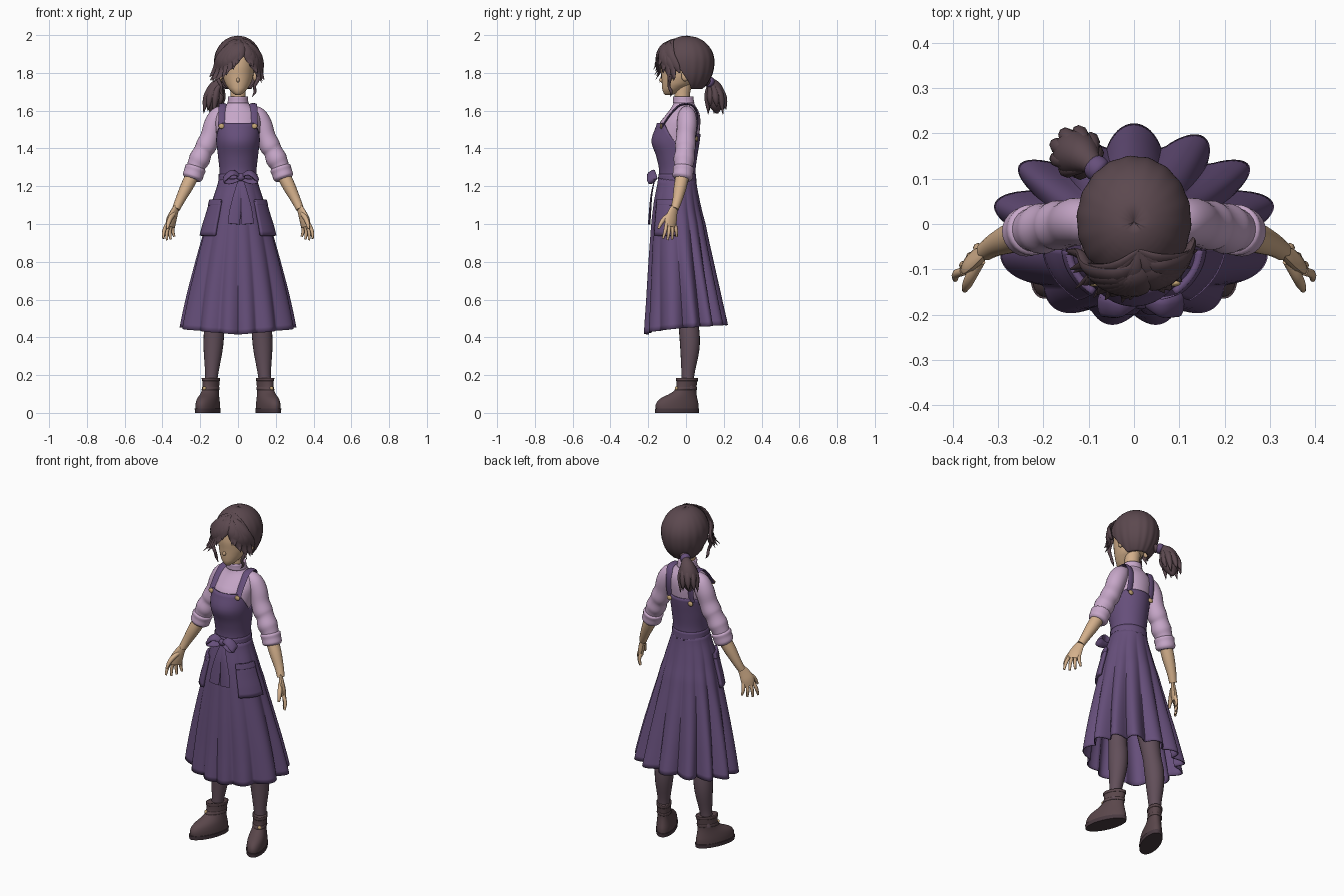
import bpy, bmesh, math, random
from math import sin, cos, pi, sqrt
from mathutils import Vector, Matrix

random.seed(4)
if "Cube" in bpy.data.objects:
    bpy.data.objects.remove(bpy.data.objects["Cube"])

def material(name, code):
    colour = [(int(code[i:i + 2], 16) / 255) ** 2.2 for i in (0, 2, 4)] + [1]
    m = bpy.data.materials.new(name)
    m.use_nodes = True
    m.diffuse_color = colour
    m.node_tree.nodes["Principled BSDF"].inputs["Base Color"].default_value = colour
    return m

SKIN, HAIR = material("skin", "D2AE8A"), material("brown hair", "5C4A50")
DRESS, SHIRT = material("purple cloth", "66507A"), material("lilac shirt", "C6A6C8")
TIGHTS, BOOT = material("dark tights", "62505A"), material("boot leather", "5A484C")
SOLE, GOLD = material("dark sole", "4A3C42"), material("brass", "C8A878")
SIDES = ((1, "left_"), (-1, "right_"))

def finish(name, bm, mat, thick=0):
    bmesh.ops.recalc_face_normals(bm, faces=bm.faces)
    mesh = bpy.data.meshes.new(name)
    bm.to_mesh(mesh)
    bm.free()
    ob = bpy.data.objects.new(name, mesh)
    bpy.context.collection.objects.link(ob)
    mesh.materials.append(mat)
    if thick:
        ob.modifiers.new("thickness", 'SOLIDIFY').thickness = thick
    bpy.ops.object.select_all(action='DESELECT')
    ob.select_set(True)
    bpy.context.view_layer.objects.active = ob
    bpy.ops.object.shade_smooth_by_angle(angle=math.radians(55))

def spline(rows, u):
    # Catmull-Rom sample through the rows
    i = max(0, min(int(u), len(rows) - 2))
    t = u - i
    a, b, c, d = (rows[max(0, min(k, len(rows) - 1))] for k in range(i - 1, i + 3))
    return [q + t * (r - p) / 2 + t * t * (p - 2.5 * q + 2 * r - s / 2)
            + t ** 3 * (s - p + 3 * (q - r)) / 2 for p, q, r, s in zip(a, b, c, d)]

def at_height(rows, z):
    z = max(rows[0][0], min(z, rows[-1][0]))
    i = max(k for k in range(len(rows) - 1) if rows[k][0] <= z)
    return spline(rows, i + (z - rows[i][0]) / (rows[i + 1][0] - rows[i][0]))

def surface_y(rows, x, z, back=False):
    _, rx, yf, yb = at_height(rows, z)
    r = (yb - yf) / 2 * sqrt(max(.05, 1 - (x / rx) ** 2))
    return (yf + yb) / 2 + (r if back else -r)

def skin_rings(name, rings, mat, closed, cap, thick):
    bm = bmesh.new()
    vs = [[bm.verts.new(p) for p in ring] for ring in rings]
    n = len(vs[0])
    for low, high in zip(vs, vs[1:]):
        for j in range(n if closed else n - 1):
            k = (j + 1) % n
            bm.faces.new((low[j], low[k], high[k], high[j]))
    if cap:
        bm.faces.new(vs[0])
        bm.faces.new(vs[-1])
    finish(name, bm, mat, thick)

def loft(name, rows, mat, lo=None, hi=None, n=32, steps=16, wave=None, arc=None, thick=0, cx=0, s=1, lean=0):
    # rows are (height, half width, front y, back y); angle 0 faces the front
    a0, a1 = arc or (0, 2 * pi)
    rings = []
    for i in range(steps + 1):
        ring = []
        for j in range(n + 1 if arc else n):
            a = a0 + (a1 - a0) * j / n
            bottom, top = lo(a) if lo else rows[0][0], hi(a) if hi else rows[-1][0]
            z = bottom + (top - bottom) * i / steps
            _, rx, yf, yb = at_height(rows, z)
            w = wave(a, z) if wave else 1
            y = (yf + yb) / 2 - (yb - yf) / 2 * cos(a) * w
            ring.append((s * (cx + rx * sin(a) * w - lean * y), y, z))
        rings.append(ring)
    skin_rings(name, rings, mat, not arc, not (thick or arc), thick)

def tube(name, pts, mat, flat=1, ref=(1, 0, 0), n=12, s=1):
    # pts are (x, y, z, radius); ref is the wide direction of flat sections
    total = (len(pts) - 1) * 4
    rows = [spline(pts, i / 4) for i in range(total + 1)]
    rings = []
    for i, (x, y, z, r) in enumerate(rows):
        t = (Vector(rows[min(i + 1, total)][:3]) - Vector(rows[max(i - 1, 0)][:3])).normalized()
        u = Vector(ref)
        u = (u - t * u.dot(t)).normalized()
        ring = [Vector((x, y, z)) + (u * cos(a) + t.cross(u) * flat * sin(a)) * max(r, .001)
                for a in (2 * pi * j / n for j in range(n))]
        rings.append([(s * p.x, p.y, p.z) for p in ring])
    skin_rings(name, rings, mat, True, True, 0)

def ball(name, loc, size, mat):
    bm = bmesh.new()
    bmesh.ops.create_uvsphere(bm, u_segments=16, v_segments=10, radius=1,
                              matrix=Matrix.Translation(loc) @ Matrix.Diagonal((*size, 1)))
    finish(name, bm, mat)

# Dress: bodice, pleated skirt, sash
bodice = [(1.2, .102, -.148, .052), (1.28, .098, -.142, .05), (1.36, .106, -.158, .06),
          (1.44, .116, -.183, .073), (1.54, .122, -.153, .083)]
skirt = [(.4, .3, -.217, .211), (.6, .268, -.207, .177), (.8, .222, -.197, .138),
         (1, .172, -.184, .1), (1.12, .138, -.17, .072), (1.24, .102, -.148, .053)]

def pleat(a, z):
    depth = (.23 - .09 * cos(a)) * (1.24 - z)
    return 1 + depth * (abs(sin(6.5 * a + .6 * sin(2 * a) + .5 * sin(3 * a))) - .62)

loft("bodice", bodice, DRESS, n=48, thick=.008,
     hi=lambda a: 1.43 + (.105 if cos(a) > 0 else .045) * min(1, abs(cos(a)) * 1.4))
loft("skirt", skirt, DRESS, lo=lambda a: .415 + .05 * sin(a / 2), n=208, steps=30, wave=pleat, thick=.006)
loft("sash", bodice, DRESS, lo=lambda a: 1.215, hi=lambda a: 1.265, steps=4, wave=lambda a, z: 1.04, thick=.006)

# Bow and hip pockets
ball("bow_knot", (.015, -.172, 1.248), (.022, .016, .02), DRESS)
loop = ((0, -.168, 1.252, .01), (.045, -.185, 1.272, .024), (.085, -.178, 1.235, .028),
        (.05, -.176, 1.225, .02), (0, -.168, 1.24, .01))
tail = ((0, -.165, 1.24, .012), (.015, -.182, 1.16, .022), (.03, -.19, 1.07, .03), (.037, -.195, 1, .032))
for s, side in SIDES:
    tube(side + "bow_loop", [(.015 + s * x, y, z, r) for x, y, z, r in loop], DRESS, flat=.4, ref=(0, 1, .7))
    tube(side + "bow_tail", [(.015 + s * x, y, z, r) for x, y, z, r in tail], DRESS, flat=.2)
    for part, low, high, grow in (("pocket", .94, 1.12, 1.1), ("pocket_hem", 1.1, 1.13, 1.12)):
        loft(side + part, skirt, DRESS, lo=lambda a: low, hi=lambda a: high, arc=(.65, 1.5),
             n=12, steps=8, wave=lambda a, z: grow, thick=.016, s=s)

# Shirt with high collar
shirt = [(1.2, .09, -.13, .04), (1.36, .1, -.148, .052), (1.44, .11, -.17, .066),
         (1.54, .12, -.137, .076), (1.59, .112, -.098, .07), (1.62, .08, -.076, .054),
         (1.64, .054, -.066, .042), (1.675, .05, -.066, .036)]
loft("shirt", shirt, SHIRT, steps=32)
loft("collar", shirt, SHIRT, lo=lambda a: 1.64, steps=5, wave=lambda a, z: 1.05, thick=.006)

# Sleeves, cuffs, arms and hands
wide = Vector((.62, -.78, 0))
for s, side in SIDES:
    tube(side + "sleeve", [(.06, .005, 1.602, .028), (.1, .005, 1.575, .048), (.128, .005, 1.525, .053),
                           (.147, 0, 1.465, .051), (.168, -.003, 1.415, .055), (.185, -.005, 1.385, .05),
                           (.203, -.01, 1.345, .056), (.218, -.012, 1.315, .05), (.232, -.015, 1.28, .046)],
         SHIRT, n=24, s=s)
    tube(side + "cuff", [(.222, -.012, 1.305, .045), (.225, -.013, 1.296, .056), (.232, -.015, 1.275, .054),
                         (.24, -.018, 1.25, .054), (.244, -.02, 1.238, .044)], SHIRT, n=24, s=s)
    tube(side + "forearm", [(.235, -.015, 1.27, .036), (.27, -.03, 1.2, .034), (.305, -.045, 1.13, .026),
                            (.328, -.06, 1.08, .021)], SKIN, n=16, s=s)
    tube(side + "palm", [(.322, -.056, 1.095, .02), (.338, -.07, 1.06, .03), (.353, -.08, 1.02, .038),
                         (.36, -.083, .985, .034)], SKIN, flat=.45, ref=wide, s=s)
    for k, finger in enumerate(("little", "ring", "middle", "index")):
        base = Vector((.358, -.082, 1)) + wide * (k - 1.5) * .019
        tip = Vector((.366, -.086, .915 + (.018, .004, 0, .008)[k])) + wide * (k - 1.5) * .031
        mid = (base + tip) / 2 + Vector((.007, .003, 0))
        tube(side + finger + "_finger", [(*base, .01), (*mid, .0095), (*tip, .006)], SKIN, n=8, s=s)
    tube(side + "thumb", [(.34, -.08, 1.055, .013), (.358, -.112, 1.03, .013), (.368, -.132, 1.005, .011),
                          (.374, -.146, .975, .006)], SKIN, n=10, s=s)

# Shoulder straps and buttons
for s, side in SIDES:
    front = [(.085, surface_y(bodice, .085, 1.52) - .004, 1.515, .021)]
    front += [(.083, surface_y(shirt, .083, z) - .004, z, .021) for z in (1.555, 1.59)]
    rear = [(.072, surface_y(shirt, .072, z, True) + .007, z, .019) for z in (1.59, 1.53, 1.46)]
    tube(side + "strap", front + [(.08, -.03, 1.63, .021), (.08, .03, 1.63, .02)] + rear,
         DRESS, flat=.25, n=8, s=s)
    for part, x, z, back in (("front_button", .087, 1.518, False), ("back_button", .07, 1.45, True)):
        y = surface_y(bodice, x, z, back) + (.009 if back else -.009)
        ball(side + part, (s * x, y, z), (.016, .007, .014), GOLD)

# Legs and boots
boot = [(.01, .054, -.158, .066), (.045, .054, -.16, .066), (.075, .05, -.138, .06), (.105, .043, -.08, .055),
        (.13, .041, -.052, .055), (.185, .043, -.05, .062)]
sole = [(0, .056, -.163, .068), (.022, .058, -.165, .07)]
for s, side in SIDES:
    tube(side + "leg", [(.147, .01, .12, .034), (.14, .01, .2, .034), (.132, .02, .33, .05), (.127, .018, .42, .054),
                        (.12, .005, .52, .052), (.1, -.02, .75, .068), (.08, -.03, .95, .075)], TIGHTS, n=20, s=s)
    loft(side + "boot", boot, BOOT, cx=.145, lean=.32, s=s)
    loft(side + "sole", sole, SOLE, steps=2, cx=.145, lean=.32, s=s)
    for part, z in (("ankle_strap", .122), ("boot_cuff", .17)):
        loft(side + part, boot, BOOT, lo=lambda a: z, hi=lambda a: z + .015, steps=3,
             wave=lambda a, h: 1.05, thick=.006, cx=.145, lean=.32, s=s)
    ball(side + "buckle", (s * .178, -.05, .13), (.01, .009, .011), GOLD)

# Head, neck, nose and ears
tube("neck", [(0, -.015, 1.62, .042), (0, -.02, 1.68, .04), (0, -.01, 1.76, .045)], SKIN, n=20)
loft("head", [(1.683, .014, -.11, -.075), (1.692, .027, -.118, -.045), (1.71, .046, -.125, -.02),
              (1.74, .066, -.128, .03), (1.78, .08, -.13, .06), (1.84, .086, -.134, .08),
              (1.9, .08, -.122, .07), (1.95, .05, -.08, .04)], SKIN, steps=28)
ball("nose", (0, -.129, 1.762), (.009, .013, .012), SKIN)
for s, side in SIDES:
    ball(side + "ear", (s * .09, -.005, 1.785), (.014, .02, .03), SKIN)

# Hair cap, trimmed higher over the face
angles = [math.radians(-78 + 7 * k) for k in range(24)] + [math.radians(89.5)]
cap = [(1.86 + (.137 if p > 0 else .175) * sin(p), .126 * cos(p), .004 - .138 * cos(p), .004 + .146 * cos(p))
       for p in angles]
loft("hair_cap", cap, HAIR, n=96, steps=40, thick=.01, wave=lambda a, z: 1 + .06 * (2 - z) * sin(18 * a),
     lo=lambda a: 1.715 + .175 * max(0, min(1, (cos(a) + .25) * 1.1)))

def lock(name, start, end, r):
    # A flat strand that follows the skull, then falls free at its tip
    start, end, centre = Vector(start), Vector(end), Vector((0, .004, 1.86))
    pts = [(*start, r * .4)]
    for t, w in ((.25, .9), (.5, 1.1), (.75, .9)):
        d = start.lerp(end, t) - centre
        d /= sqrt((d.x / .134) ** 2 + (d.y / .156) ** 2 + (d.z / (.138 if d.z > 0 else .2)) ** 2)
        pts.append((*(centre + d), r * w))
    pts.append((*end, r * .1))
    tube(name, pts, HAIR, flat=.45, ref=(end - start).cross(Vector(pts[2][:3]) - centre), n=10)

# Swept fringe with thin stray locks, and loose side strands
fringe = {"right": ((-.05, -.16, 1.81), (-.08, -.155, 1.785), (-.11, -.135, 1.765), (-.14, -.1, 1.76),
                    (-.15, -.06, 1.78), (-.022, -.165, 1.835), (.006, -.16, 1.865)),
          "left": ((.08, -.145, 1.835), (.1, -.12, 1.8), (.12, -.09, 1.77), (.138, -.06, 1.765), (.13, -.03, 1.8))}
for side, ends in fringe.items():
    for k, end in enumerate(ends):
        lock(f"{side}_fringe_{k}", (.015, -.085, 1.965), end, .026)
        stray = Vector(end) * 1.01 + Vector((random.uniform(-.02, .01), -.006, random.uniform(-.045, -.015)))
        lock(f"{side}_stray_{k}", (.01, -.06, 1.98), stray, .014)
for s, side in SIDES:
    tube(side + "side_strand", [(.105, -.06, 1.82, .012), (.106, -.085, 1.77, .011), (.088, -.09, 1.73, .008),
                                (.09, -.078, 1.7, .008), (.074, -.082, 1.672, .001)], HAIR, n=8, s=s)

# Ponytail with tie
tube("ponytail", [(-.06, .1, 1.755, .025), (-.088, .128, 1.752, .022), (-.112, .148, 1.725, .04),
                  (-.126, .155, 1.68, .052), (-.132, .16, 1.63, .042), (-.14, .165, 1.585, .006)], HAIR, n=20)
tube("hair_tie", [(-.07, .112, 1.757, .02), (-.076, .117, 1.755, .028), (-.088, .128, 1.75, .028),
                  (-.094, .133, 1.746, .02)], DRESS, n=16)
for k in range(9):
    out = Vector((cos(2 * pi * k / 9), sin(2 * pi * k / 9), 0))
    low = Vector((-.137, .165, random.uniform(1.575, 1.625)))
    tube(f"ponytail_lock_{k}", [(-.09, .13, 1.748, .01), (*(Vector((-.117, .15, 1.71)) + out * .03), .017),
                                (*(Vector((-.128, .158, 1.66)) + out * .043), .018), (*(low + out * .048), .001)],
         HAIR, n=8)
